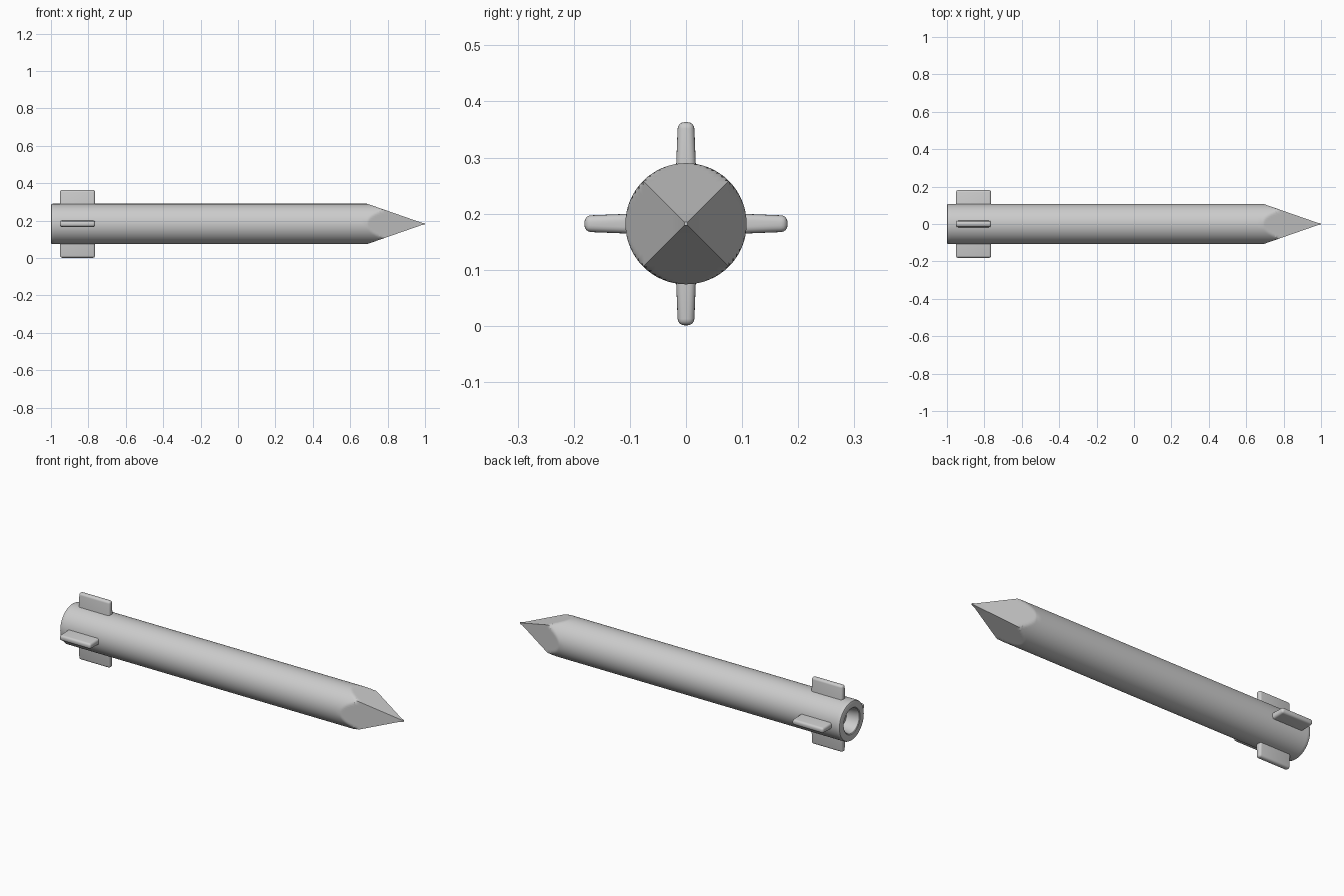
import bpy
import bmesh
import math
from mathutils import Matrix

cube = bpy.data.objects.get("Cube")
if cube:
    bpy.data.objects.remove(cube, do_unlink=True)

AXIS_Z = 0.182      # height of the long axis
RADIUS = 0.108      # body radius
SIDES = 64
NOSE_START, NOSE_TIP = 0.69, 1.0

grey = bpy.data.materials.new("light_grey")
grey.use_nodes = True
colour = (0.6, 0.6, 0.6, 1)
grey.diffuse_color = colour
bsdf = grey.node_tree.nodes["Principled BSDF"]
bsdf.inputs["Base Color"].default_value = colour
bsdf.inputs["Roughness"].default_value = 0.6


def finish(bm, name, angle):
    bmesh.ops.recalc_face_normals(bm, faces=bm.faces)
    mesh = bpy.data.meshes.new(name)
    bm.to_mesh(mesh)
    bm.free()
    mesh.materials.append(grey)
    obj = bpy.data.objects.new(name, mesh)
    bpy.context.collection.objects.link(obj)
    bpy.ops.object.select_all(action='DESELECT')
    obj.select_set(True)
    bpy.context.view_layer.objects.active = obj
    bpy.ops.object.shade_smooth_by_angle(angle=math.radians(angle))
    return obj


def loft(name, rings):
    """Skin rings given as (x, radius function of the angle), capped at both ends."""
    bm = bmesh.new()
    loops = []
    for x, radius in rings:
        loop = []
        for i in range(SIDES):
            a = math.tau * i / SIDES
            r = radius(a)
            loop.append(bm.verts.new((x, r * math.cos(a), AXIS_Z + r * math.sin(a))))
        loops.append(loop)
    for p, q in zip(loops, loops[1:]):
        for i in range(SIDES):
            j = (i + 1) % SIDES
            bm.faces.new((p[i], p[j], q[j], q[i]))
    bm.faces.new(loops[0])
    bm.faces.new(loops[-1])
    return finish(bm, name, 35)


def circle(r):
    return lambda a: r


def nose_section(x):
    """Round body cut by a four-sided pyramid."""
    half = RADIUS * (NOSE_TIP - x) / (NOSE_TIP - NOSE_START)
    half = max(half, 0.003)
    return lambda a: min(RADIUS, half / max(abs(math.cos(a)), abs(math.sin(a))))


# Body: recessed nozzle, rear rim, long tube and faceted nose in one skin
rings = [(-0.93, circle(0.055)), (-0.985, circle(0.064)), (-0.997, circle(0.067)),
         (-1.0, circle(0.071)), (-1.0, circle(0.101)), (-0.998, circle(0.105)),
         (-0.992, circle(RADIUS)), (-0.98, circle(RADIUS)), (0.66, circle(RADIUS))]
rings += [(NOSE_START + 0.1 * i / 16, nose_section(NOSE_START + 0.1 * i / 16))
          for i in range(17)]
rings += [(x, nose_section(x)) for x in (0.85, 0.92, 0.98, 1.0)]
loft("rocket_body", rings)


# Fins: slightly tapered plates with rounded edges
def fin(name, angle):
    x0, x1 = -0.952, -0.764
    root, tip = 0.08, 0.181
    bm = bmesh.new()
    bmesh.ops.create_cube(bm, size=1)
    for v in bm.verts:
        outer = v.co.z > 0
        v.co.x = x0 if v.co.x < 0 else x1
        v.co.y = math.copysign(0.0145 if outer else 0.0185, v.co.y)
        v.co.z = tip if outer else root
    edges = [e for e in bm.edges if max(v.co.z for v in e.verts) > root + 0.01]
    bmesh.ops.bevel(bm, geom=edges, offset=0.0115, segments=4, profile=0.5,
                    affect='EDGES', clamp_overlap=True)
    bmesh.ops.transform(bm, verts=bm.verts,
                        matrix=Matrix.Translation((0, 0, AXIS_Z))
                        @ Matrix.Rotation(angle, 4, 'X'))
    finish(bm, name, 40)


for i, name in enumerate(("top_fin", "front_fin", "bottom_fin", "back_fin")):
    fin(name, i * math.pi / 2)
